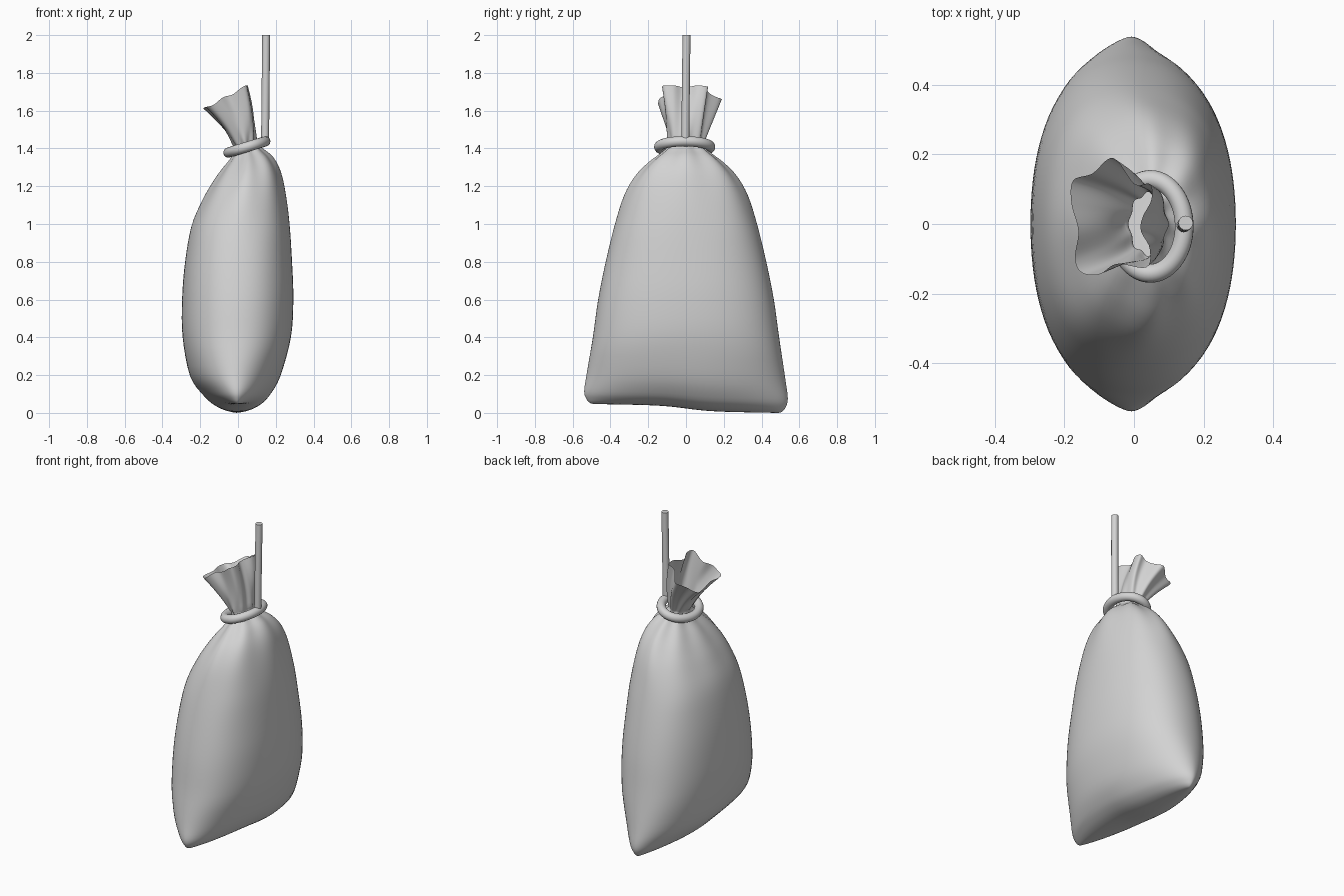
import bpy, bmesh, math
from mathutils import Vector

if "Cube" in bpy.data.objects:
    bpy.data.objects.remove(bpy.data.objects["Cube"])

mat = bpy.data.materials.new("plain grey cloth")
mat.diffuse_color = (0.65, 0.65, 0.65, 1)
mat.use_nodes = True
mat.node_tree.nodes["Principled BSDF"].inputs["Base Color"].default_value = mat.diffuse_color
N = 96


def catmull(p, t, closed=False):
    """Smooth interpolation through rows p at parameter t (in row units)."""
    n = len(p)
    i = int(math.floor(t))
    if not closed:
        i = min(i, n - 2)
    f = t - i
    g = (lambda k: p[k % n]) if closed else (lambda k: p[max(0, min(n - 1, k))])
    return [0.5 * (2 * b + (c - a) * f + (2 * a - 5 * b + 4 * c - d) * f * f
                   + (3 * b - a - 3 * c + d) * f ** 3)
            for a, b, c, d in zip(g(i - 1), g(i), g(i + 1), g(i + 2))]


def build(name, rings, close_u=False, caps=False):
    """Loft closed rings of points into one smooth object."""
    bm = bmesh.new()
    vs = [[bm.verts.new(p) for p in r] for r in rings]
    m = len(vs[0])
    for j in range(len(vs) - (0 if close_u else 1)):
        a, b = vs[j], vs[(j + 1) % len(vs)]
        for i in range(m):
            k = (i + 1) % m
            bm.faces.new((a[i], a[k], b[k], b[i]))
    if caps:
        bm.faces.new(vs[0][::-1])
        bm.faces.new(vs[-1])
    # sew the flat bottom seam of the first ring shut
    bmesh.ops.remove_doubles(bm, verts=bm.verts, dist=0.0002)
    bmesh.ops.recalc_face_normals(bm, faces=bm.faces)
    me = bpy.data.meshes.new(name)
    bm.to_mesh(me)
    bm.free()
    me.materials.append(mat)
    ob = bpy.data.objects.new(name, me)
    bpy.context.collection.objects.link(ob)
    bpy.context.view_layer.objects.active = ob
    ob.select_set(True)
    bpy.ops.object.shade_smooth_by_angle(angle=math.radians(70))
    ob.select_set(False)
    return ob


# Sack body rows: z, left x, right x, half depth, tilt, pleat depth
body = [
    (0.030, -0.010, -0.010, 0.480, 0, 0),
    (0.034, -0.060, 0.050, 0.505, 0, 0),
    (0.055, -0.120, 0.110, 0.526, 0, 0),
    (0.100, -0.180, 0.165, 0.539, 0, 0),
    (0.200, -0.254, 0.225, 0.525, 0, 0),
    (0.400, -0.293, 0.280, 0.493, 0, 0),
    (0.600, -0.296, 0.293, 0.465, 0, 0),
    (0.800, -0.280, 0.286, 0.425, 0, 0),
    (1.000, -0.246, 0.272, 0.376, 0.04, 0.005),
    (1.150, -0.190, 0.250, 0.328, 0.12, 0.015),
    (1.250, -0.138, 0.224, 0.272, 0.19, 0.03),
    (1.320, -0.090, 0.186, 0.205, 0.25, 0.05),
    (1.370, -0.043, 0.136, 0.140, 0.30, 0.06),
    (1.410, -0.016, 0.100, 0.095, 0.30, 0.07),
    (1.435, -0.028, 0.100, 0.098, 0.30, 0.08),
]
rings = []
SUB = 4
for j in range((len(body) - 1) * SUB + 1):
    z, l, r, d, tilt, pl = catmull(body, j / SUB)
    cx, a = (l + r) / 2, (r - l) / 2
    full = 0.045 * max(0, min(1, (1.35 - z) / 0.4, (z - 0.05) / 0.3))  # stuffed flanks
    lens = 0.1 * max(0, min(1, (0.3 - z) / 0.25))   # sharper bottom corners
    fade = max(0, 1 - z / 0.4)                      # one bottom corner hangs lower
    ring = []
    for i in range(N):
        th = 2 * math.pi * i / N
        c, s = math.cos(th), math.sin(th)
        w = (1 + pl * (math.cos(8 * th) - 1) * 0.8) * (1 + full * math.sin(2 * th) ** 2)
        x = a * c * abs(c) ** lens * w
        y = d * s * w
        skew = (0.016 * math.tanh(y / 0.13) + 0.018 * y) * fade
        ring.append(Vector((cx + x, y, z + tilt * x - skew)))
    rings.append(ring)

# Flared frill above the neck, lofted to a wavy rim
rim = [(0.025, 0.02), (0.05, 0.07), (0.045, 0.115), (0, 0.115), (-0.06, 0.19),
       (-0.12, 0.145), (-0.175, 0.125), (-0.18, 0.06), (-0.16, -0.02), (-0.17, -0.1),
       (-0.15, -0.14), (-0.1, -0.145), (-0.05, -0.115), (0.035, -0.125),
       (0.045, -0.07), (0.02, -0.02)]
neck = rings[-1]
top = []
for i in range(N):
    x, y = catmull(rim, i * len(rim) / N, True)
    z = 1.707 + 0.54 * x - 0.12 * max(0, y - 0.06) + 0.006 * math.sin(60 * x)
    top.append(Vector((x, y, z)))
for j in range(1, 11):
    t = j / 10
    rings.append([p.lerp(q, t) + Vector((0.012, 0, 0)) * math.sin(math.pi * t)
                  for p, q in zip(neck, top)])

low = min(p.z for r in rings for p in r)
for r in rings[:20]:
    for p in r:
        p.z -= low * max(0, 1 - p.z / 0.3)
build("sack", rings)

# Rope loop tied around the neck
tilt = math.radians(17)
loop = []
for j in range(64):
    u = 2 * math.pi * j / 64
    ring = []
    for i in range(16):
        v = 2 * math.pi * i / 16
        k = 0.027 * math.cos(v)
        x, y, z = (0.102 + k) * math.cos(u), (0.135 + k) * math.sin(u), 0.027 * math.sin(v)
        ring.append((0.047 + x * math.cos(tilt) - z * math.sin(tilt), y - 0.007,
                     1.408 + x * math.sin(tilt) + z * math.cos(tilt)))
    loop.append(ring)
build("neck_rope", loop, close_u=True)

# Rope the sack hangs from
hang = []
for x, y, z in ((0.143, -0.003, 1.43), (0.145, -0.002, 1.6), (0.147, 0.0, 1.8), (0.149, 0.003, 2.0)):
    hang.append([(x + 0.021 * math.cos(2 * math.pi * i / 16),
                  y + 0.021 * math.sin(2 * math.pi * i / 16), z) for i in range(16)])
build("hanging_rope", hang, caps=True)
